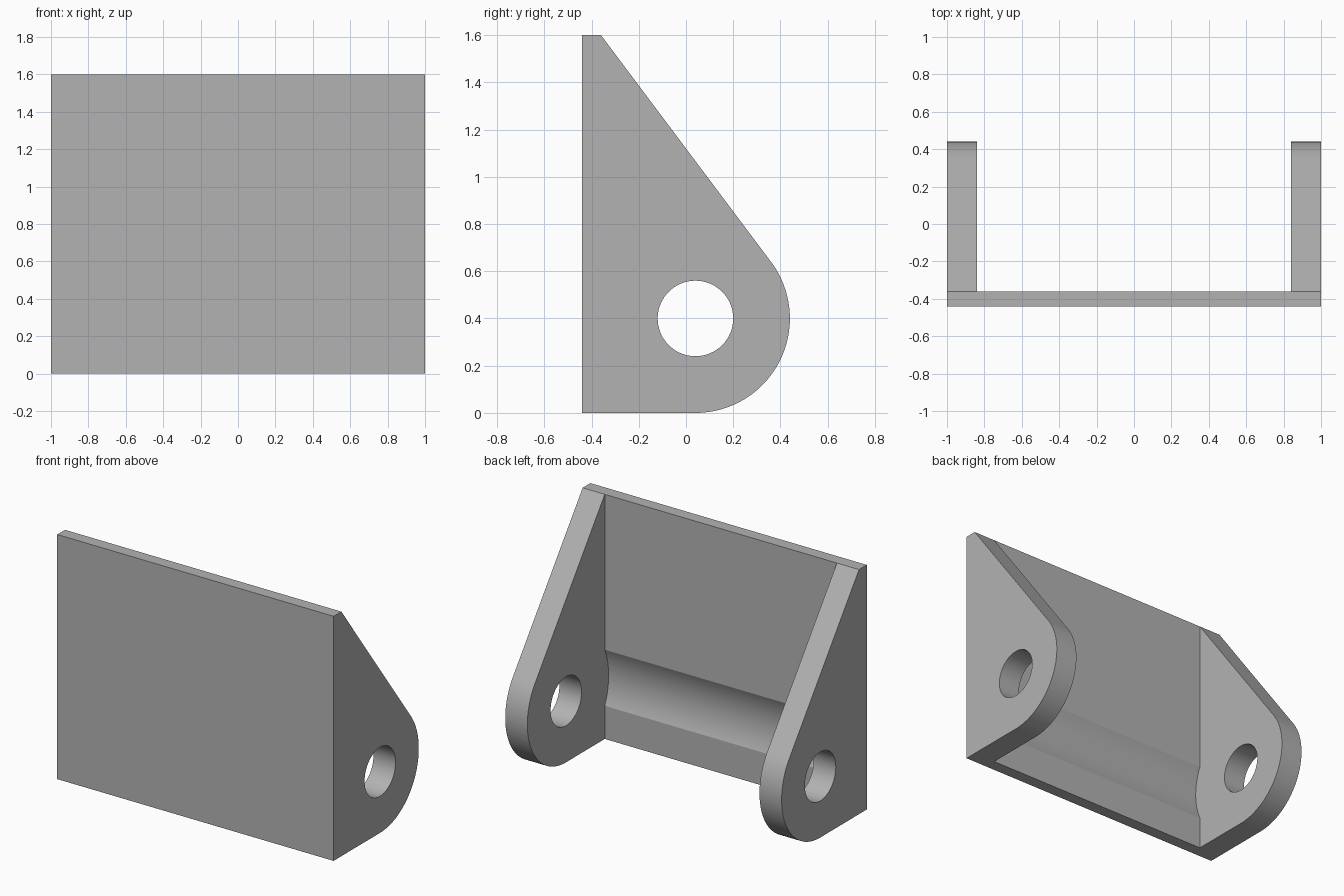
import bpy
import bmesh
from math import sin, cos, pi, atan2, acos, asin, hypot, radians
from mathutils import Vector

if "Cube" in bpy.data.objects:
    bpy.data.objects.remove(bpy.data.objects["Cube"], do_unlink=True)

# Main dimensions
HALF_WIDTH, EAR = 1.0, 0.16
FRONT, INNER, HEIGHT = -0.44, -0.36, 1.6
PIVOT_Y, PIVOT_Z = 0.04, 0.4
EAR_R, HOLE_R, GROOVE_R = 0.4, 0.16, 0.44


def arc(radius, start, end, steps):
    """Points (y, z) on an arc around the pivot."""
    angles = [start + (end - start) * i / steps for i in range(steps + 1)]
    return [(PIVOT_Y + radius * cos(a), PIVOT_Z + radius * sin(a)) for a in angles]


def extrude_profile(name, points, half):
    """Solid made by sweeping a (y, z) outline from x = -half to x = half."""
    bm = bmesh.new()
    face = bm.faces.new([bm.verts.new((-half, y, z)) for y, z in points])
    swept = bmesh.ops.extrude_face_region(bm, geom=[face])["geom"]
    verts = [g for g in swept if isinstance(g, bmesh.types.BMVert)]
    bmesh.ops.translate(bm, verts=verts, vec=Vector((2 * half, 0, 0)))
    bmesh.ops.recalc_face_normals(bm, faces=bm.faces)
    mesh = bpy.data.meshes.new(name)
    bm.to_mesh(mesh)
    bm.free()
    obj = bpy.data.objects.new(name, mesh)
    bpy.context.collection.objects.link(obj)
    return obj


def cut(target, cutter):
    """Subtract the cutter, then discard it."""
    cutter.hide_render = True
    mod = target.modifiers.new("Cut", 'BOOLEAN')
    mod.operation, mod.solver, mod.object = 'DIFFERENCE', 'EXACT', cutter
    bpy.context.view_layer.objects.active = target
    bpy.ops.object.modifier_apply(modifier=mod.name)
    bpy.data.objects.remove(cutter, do_unlink=True)


# Bracket outline: rounded lug with a slope tangent to it
dy, dz = INNER - PIVOT_Y, HEIGHT - PIVOT_Z
tangent = atan2(dz, dy) - acos(EAR_R / hypot(dy, dz))
outline = [(FRONT, HEIGHT), (FRONT, 0)]
outline += arc(EAR_R, -pi / 2, tangent, 48) + [(INNER, HEIGHT)]
bracket = extrude_profile("bracket", outline, HALF_WIDTH)

# Space between the ears, with a shallow groove in the back plate
spread = asin((PIVOT_Y - INNER) / GROOVE_R)
side = pi / 2 - spread
space = [(INNER, HEIGHT + 1)] + arc(GROOVE_R, pi - side, pi + side, 24)
space += [(INNER, -1), (1, -1), (1, HEIGHT + 1)]
cut(bracket, extrude_profile("space_cutter", space, HALF_WIDTH - EAR))

# Pivot holes through both ears
cut(bracket, extrude_profile("hole_cutter", arc(HOLE_R, 0, 2 * pi, 64)[:-1], HALF_WIDTH + 1))

# Plain grey finish
grey = bpy.data.materials.new("grey")
grey.use_nodes = True
colour = (0.45, 0.45, 0.45, 1)
grey.diffuse_color = colour
grey.node_tree.nodes["Principled BSDF"].inputs["Base Color"].default_value = colour
bracket.data.materials.clear()
bracket.data.materials.append(grey)

# Smooth curves, sharp corners
bpy.ops.object.select_all(action='DESELECT')
bracket.select_set(True)
bpy.context.view_layer.objects.active = bracket
bpy.ops.object.shade_smooth_by_angle(angle=radians(20))
